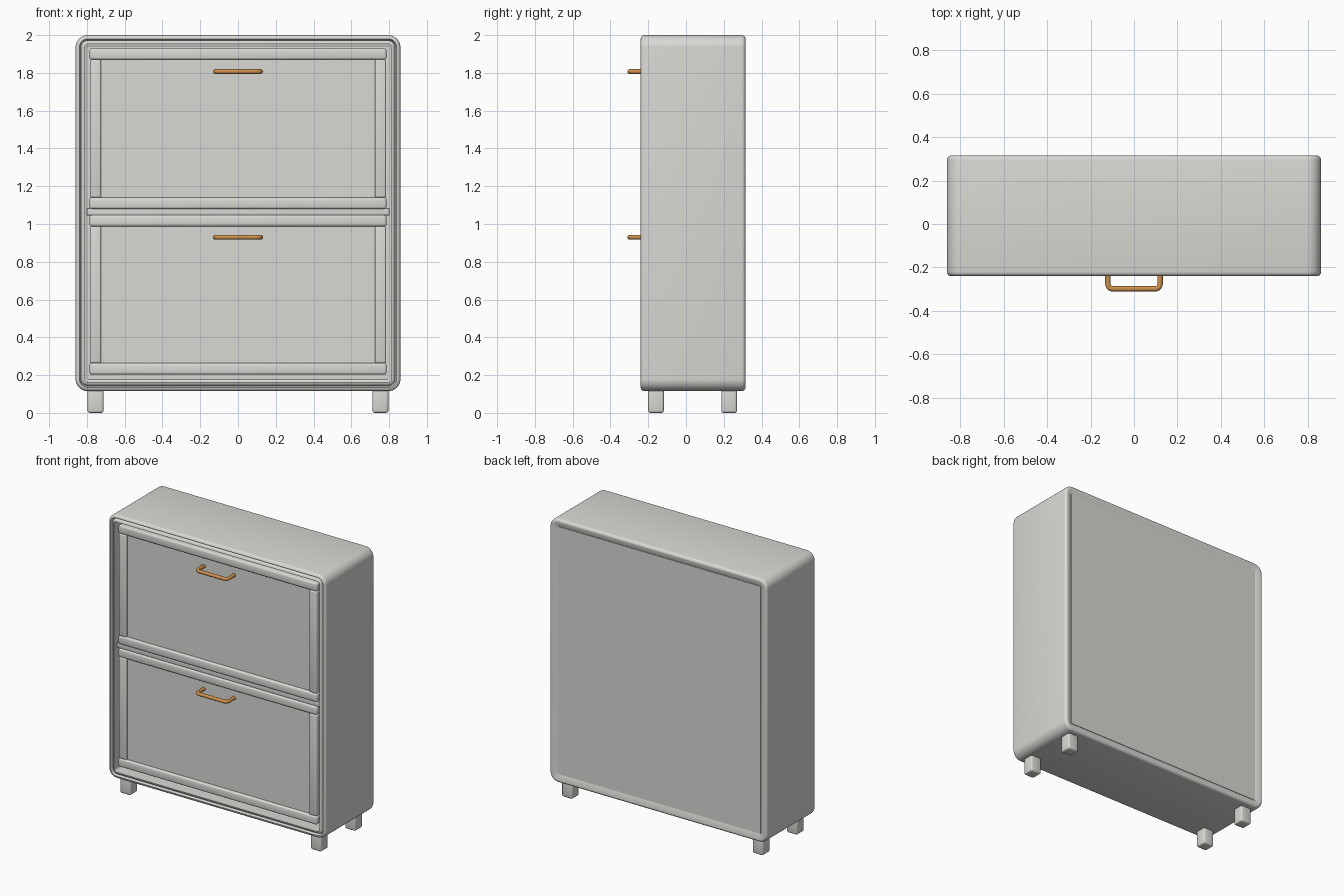
import bpy, bmesh, math
from mathutils import Vector

if "Cube" in bpy.data.objects:
    bpy.data.objects.remove(bpy.data.objects["Cube"])


def material(name, rgb):
    m = bpy.data.materials.new(name)
    m.diffuse_color = (*rgb, 1)
    m.use_nodes = True
    m.node_tree.nodes["Principled BSDF"].inputs["Base Color"].default_value = m.diffuse_color
    return m


PAINT = material("warm white paint", (0.69, 0.69, 0.66))
COPPER = material("copper", (0.62, 0.28, 0.075))


def finish(name, bm, mat, angle=40):
    bmesh.ops.recalc_face_normals(bm, faces=bm.faces)
    me = bpy.data.meshes.new(name)
    bm.to_mesh(me)
    bm.free()
    me.materials.append(mat)
    ob = bpy.data.objects.new(name, me)
    bpy.context.collection.objects.link(ob)
    bpy.ops.object.select_all(action='DESELECT')
    ob.select_set(True)
    bpy.context.view_layer.objects.active = ob
    bpy.ops.object.shade_smooth_by_angle(angle=math.radians(angle))
    return ob


def box(name, x, y, z, bevel=0.0, segments=3):
    """Box from (min, max) ranges with rounded edges."""
    bm = bmesh.new()
    bmesh.ops.create_cube(bm, size=1)
    for v in bm.verts:
        v.co = [(r[0] + r[1]) / 2 + c * (r[1] - r[0]) for r, c in zip((x, y, z), v.co)]
    if bevel:
        bmesh.ops.bevel(bm, geom=bm.edges[:], offset=bevel, segments=segments,
                        profile=0.5, affect='EDGES')
    return finish(name, bm, PAINT)


W, Z0, Z1 = 0.86, 0.115, 2.0       # cabinet half width, bottom, top
FRONT, BACK = -0.24, 0.315
WALL, CORNER, EDGE = 0.068, 0.065, 0.02


def rounded_rect(inset, y, n=8):
    """Cabinet outline moved inwards by inset, at depth y."""
    r = max(CORNER - inset, 0.008)
    hw, lo, hi = W - inset - r, Z0 + inset + r, Z1 - inset - r
    pts = []
    for k, (cx, cz) in enumerate(((hw, hi), (-hw, hi), (-hw, lo), (hw, lo))):
        for i in range(n + 1):
            a = math.pi / 2 * (k + i / n)
            pts.append((cx + r * math.cos(a), y, cz + r * math.sin(a)))
    return pts


# Cabinet shell: rounded wall section swept around the outline
section = []
for ci, cy, start in ((EDGE, FRONT + EDGE, 180), (EDGE, BACK - EDGE, 90),
                      (WALL - EDGE, BACK - EDGE, 0), (WALL - EDGE, FRONT + EDGE, -90)):
    for i in range(5):
        a = math.radians(start - 90 * i / 4)
        section.append((ci + EDGE * math.cos(a), cy + EDGE * math.sin(a)))
# each arc runs clockwise in (inset, depth); the first one is the front outer edge
section = section[4::-1] + section[5:10] + section[10:15] + section[15:]
section[:5] = [(EDGE - EDGE * math.sin(math.pi / 8 * i),
                FRONT + EDGE - EDGE * math.cos(math.pi / 8 * i)) for i in range(5)]
section[5:10] = [(EDGE - EDGE * math.cos(math.pi / 8 * i),
                  BACK - EDGE + EDGE * math.sin(math.pi / 8 * i)) for i in range(5)]
bm = bmesh.new()
loops = [[bm.verts.new(p) for p in rounded_rect(i, y)] for i, y in section]
for a, b in zip(loops, loops[1:] + loops[:1]):
    for j in range(len(a)):
        k = (j + 1) % len(a)
        bm.faces.new((a[j], a[k], b[k], b[j]))
finish("cabinet_shell", bm, PAINT)

# Back panel and the divider between the two fronts
IN = W - WALL
box("back_panel", (-IN - 0.01, IN + 0.01), (0.28, 0.303), (Z0 + WALL - 0.01, Z1 - WALL + 0.01))
box("divider", (-IN - 0.01, IN + 0.01), (-0.222, 0.28), (1.046, 1.084), 0.004)

# Two tilting fronts: rails, stiles, recessed panel and pull handle
for label, lo, hi, hz in (("lower", 0.203, 1.047, 0.93), ("upper", 1.08, 1.93, 1.807)):
    rail, fy = 0.06, -0.234
    box(label + "_top_rail", (-0.786, 0.786), (fy, -0.18), (hi - rail, hi), 0.012)
    box(label + "_bottom_rail", (-0.786, 0.786), (fy, -0.18), (lo, lo + rail), 0.012)
    for side, s in (("left", -1), ("right", 1)):
        box(f"{label}_{side}_stile", sorted((s * 0.724, s * 0.784)), (fy + 0.002, -0.18),
            (lo + rail, hi - rail), 0.009)
    box(label + "_panel", (-0.775, 0.775), (-0.214, -0.185), (lo + 0.02, hi - 0.02))

    # Handle: round bar with bent corners
    path, r, hx, y_out = [], 0.022, 0.12, -0.298
    path.append((-hx, -0.21))
    for i in range(6):
        a = math.pi / 2 * i / 5
        path.append((-hx + r - r * math.cos(a), y_out + r - r * math.sin(a)))
    path += [(-x, y) for x, y in reversed(path)]
    bm = bmesh.new()
    rings = []
    for i, p in enumerate(path):
        q0, q1 = path[max(i - 1, 0)], path[min(i + 1, len(path) - 1)]
        t = Vector((q1[0] - q0[0], q1[1] - q0[1])).normalized()
        if i in (0, len(path) - 1):
            t = Vector((0, -1 if i == 0 else 1))
        rings.append([bm.verts.new((p[0] - t.y * 0.0125 * math.cos(b),
                                    p[1] + t.x * 0.0125 * math.cos(b),
                                    hz + 0.0125 * math.sin(b)))
                      for b in (math.tau * k / 12 for k in range(12))])
    for a, b in zip(rings, rings[1:]):
        for j in range(12):
            k = (j + 1) % 12
            bm.faces.new((a[j], a[k], b[k], b[j]))
    bm.faces.new(rings[0])
    bm.faces.new(rings[-1])
    finish(label + "_handle", bm, COPPER)

# Four square feet
for sx, side in ((-1, "left"), (1, "right")):
    for y0, end in ((-0.2, "front"), (0.187, "back")):
        box(f"{end}_{side}_foot", sorted((sx * 0.712, sx * 0.796)), (y0, y0 + 0.083),
            (0.0, 0.14), 0.012)
